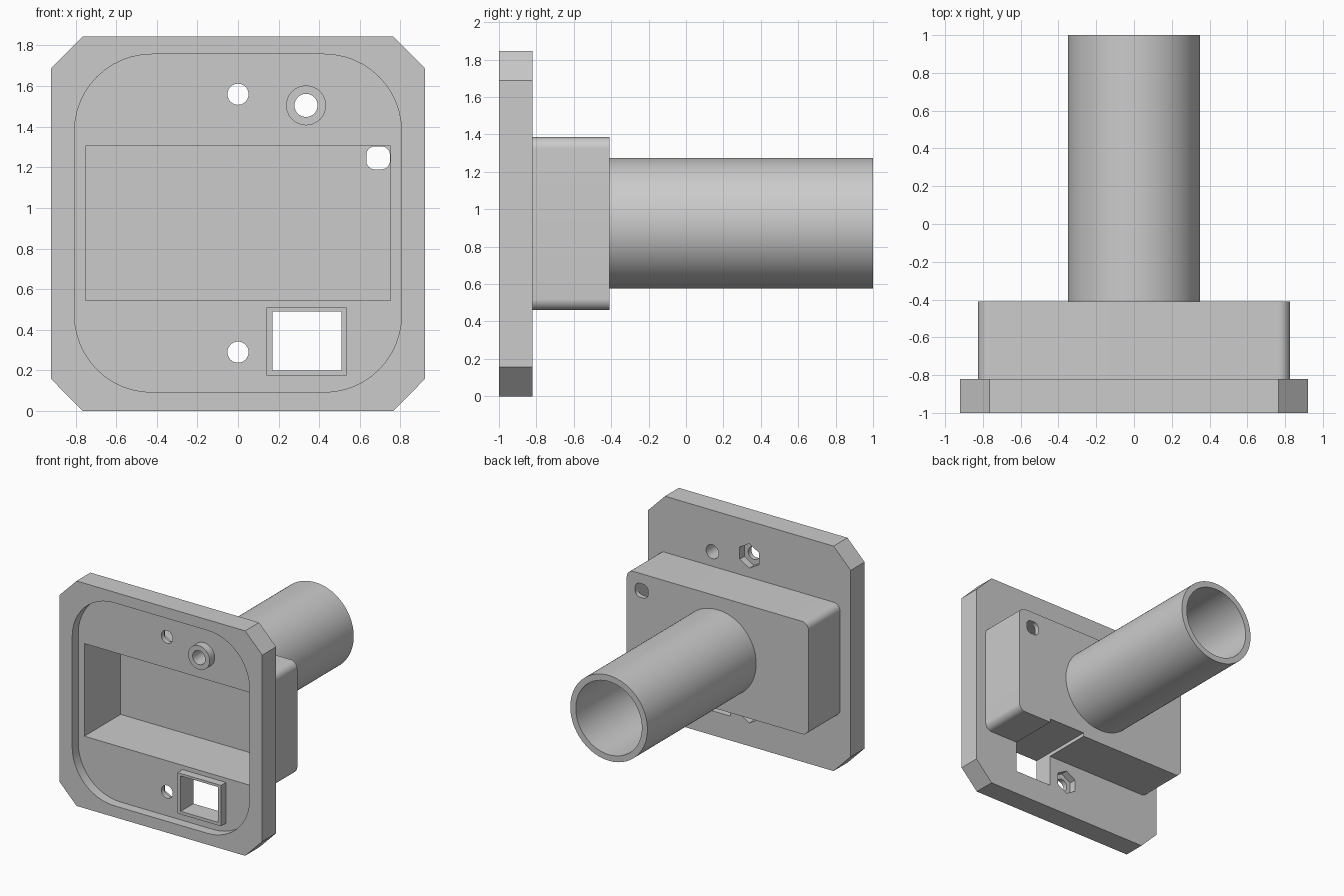
import bpy
import bmesh
from math import sin, cos, pi, radians

old = bpy.data.objects.get("Cube")
if old:
    bpy.data.objects.remove(old, do_unlink=True)

grey = bpy.data.materials.new("plain grey")
grey.use_nodes = True
colour = (0.6, 0.6, 0.6, 1)
grey.diffuse_color = colour
grey.node_tree.nodes["Principled BSDF"].inputs["Base Color"].default_value = colour


# Outlines in the x-z plane
def circle(cx, cz, r, sides=64, turn=0):
    return [(cx + r * cos(turn + 2 * pi * i / sides),
             cz + r * sin(turn + 2 * pi * i / sides)) for i in range(sides)]


def rounded(x0, x1, z0, z1, r=0, steps=12):
    corners = [(x1 - r, z1 - r), (x0 + r, z1 - r), (x0 + r, z0 + r), (x1 - r, z0 + r)]
    if r == 0:
        return corners
    return [(cx + r * cos(pi / 2 * (q + i / steps)), cz + r * sin(pi / 2 * (q + i / steps)))
            for q, (cx, cz) in enumerate(corners) for i in range(steps + 1)]


def prism(name, outline, y0, y1):
    """Solid made by pushing an outline from y0 to y1."""
    bm = bmesh.new()
    face = bm.faces.new([bm.verts.new((x, y0, z)) for x, z in outline])
    new = bmesh.ops.extrude_face_region(bm, geom=[face])["geom"]
    bmesh.ops.translate(bm, vec=(0, y1 - y0, 0),
                        verts=[v for v in new if isinstance(v, bmesh.types.BMVert)])
    bmesh.ops.recalc_face_normals(bm, faces=bm.faces)
    mesh = bpy.data.meshes.new(name)
    bm.to_mesh(mesh)
    bm.free()
    mesh.materials.append(grey)
    obj = bpy.data.objects.new(name, mesh)
    bpy.context.collection.objects.link(obj)
    return obj


def select(obj):
    bpy.ops.object.select_all(action="DESELECT")
    obj.select_set(True)
    bpy.context.view_layer.objects.active = obj


def part(name, outline, y0, y1, cuts=()):
    """Prism with a list of (outline, y0, y1) cuts taken out of it."""
    obj = prism(name, outline, y0, y1)
    for cut in cuts:
        cutter = prism("cutter", *cut)
        cutter.hide_render = True
        select(obj)
        mod = obj.modifiers.new("cut", "BOOLEAN")
        mod.operation = "DIFFERENCE"
        mod.solver = "EXACT"
        mod.object = cutter
        bpy.ops.object.modifier_apply(modifier=mod.name)
        bpy.data.objects.remove(cutter, do_unlink=True)
    select(obj)
    bpy.ops.object.shade_smooth_by_angle(angle=radians(30))
    return obj


FRONT, FLOOR, BACK = -1.0, -0.92, -0.82      # plate front, recess floor, plate back
POCKET_END, HOUSING_END = -0.45, -0.41
RIM = -0.985                                 # front of the raised rims

pocket = rounded(-0.75, 0.75, 0.545, 1.305)
window = rounded(0.17, 0.51, 0.20, 0.49)
boss_hole = circle(0.335, 1.505, 0.057, 40)
screw_heights = (0.29, 1.56)

# Face plate: chamfered square with recess, pocket opening, window and holes
plate_outline = [(sx * x, 0.9225 + sz * z) for sx, sz, pts in (
    (1, 1, ((0.92, 0.765), (0.765, 0.9225))), (-1, 1, ((0.765, 0.9225), (0.92, 0.765))),
    (-1, -1, ((0.92, 0.765), (0.765, 0.9225))), (1, -1, ((0.765, 0.9225), (0.92, 0.765))))
    for x, z in pts]
plate_cuts = [(rounded(-0.805, 0.805, 0.093, 1.757, 0.38), FRONT - 0.1, FLOOR)]
plate_cuts += [(o, FRONT - 0.1, BACK + 0.1) for o in (pocket, window, boss_hole)]
for z in screw_heights:
    plate_cuts.append((circle(0, z, 0.052, 40), FRONT - 0.1, BACK + 0.1))
    plate_cuts.append((circle(0, z, 0.1, 6, pi / 2), BACK - 0.06, BACK + 0.1))  # nut seat
part("face_plate", plate_outline, FRONT, BACK, plate_cuts)

# Rear housing: open at the front, with a cable hole and a notch over the window
part("rear_housing", rounded(-0.825, 0.825, 0.46, 1.385, 0.06), BACK, HOUSING_END, [
    (pocket, BACK - 0.1, POCKET_END),
    (window, BACK - 0.1, HOUSING_END + 0.1),
    (rounded(0.632, 0.748, 1.19, 1.303, 0.042), BACK - 0.05, HOUSING_END + 0.1)])

# Rear tube
part("rear_tube", circle(0, 0.925, 0.35, 96), HOUSING_END, 1.0,
     [(circle(0, 0.925, 0.3, 96), HOUSING_END - 0.1, 1.1)])

# Raised rims around the window and the upper hole
part("window_rim", rounded(0.14, 0.535, 0.175, 0.51), RIM, FLOOR,
     [(window, RIM - 0.1, FLOOR + 0.1)])
part("hole_boss", circle(0.335, 1.505, 0.098, 48), RIM, FLOOR,
     [(boss_hole, RIM - 0.1, FLOOR + 0.1)])
